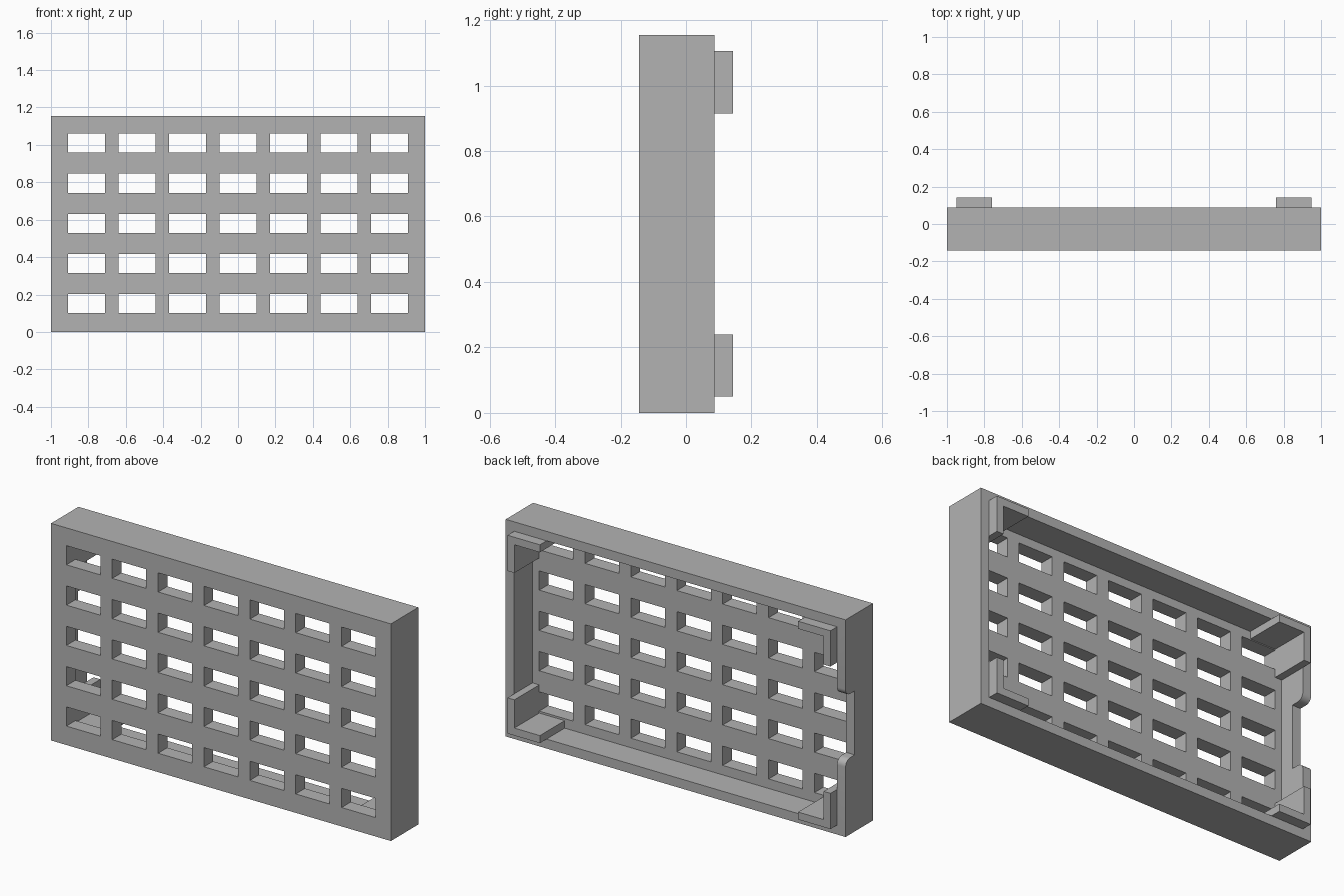
import bpy, bmesh, math
from mathutils import Vector

cube = bpy.data.objects.get("Cube")
if cube:
    bpy.data.objects.remove(cube, do_unlink=True)

# Main dimensions
HEIGHT = 1.155
MID = HEIGHT / 2
FRONT, BACK, CLIP_BACK = -0.143, 0.087, 0.143
WALL, PANEL = 0.05, 0.077

grey = bpy.data.materials.new("plain_grey")
grey.use_nodes = True
colour = (0.45, 0.45, 0.45, 1)
grey.diffuse_color = colour
grey.node_tree.nodes["Principled BSDF"].inputs["Base Color"].default_value = colour


def add_prism(bm, outline, shift):
    """Extrude a closed outline of 3D points along a vector."""
    face = bm.faces.new([bm.verts.new(p) for p in outline])
    top = bmesh.ops.extrude_face_region(bm, geom=[face])["geom"]
    moved = [v for v in top if isinstance(v, bmesh.types.BMVert)]
    bmesh.ops.translate(bm, verts=moved, vec=Vector(shift))


def add_box(bm, x, y, z):
    corners = [(x[0], y[0], z[0]), (x[1], y[0], z[0]),
               (x[1], y[0], z[1]), (x[0], y[0], z[1])]
    add_prism(bm, corners, (0, y[1] - y[0], 0))


def make_object(name, bm):
    bmesh.ops.recalc_face_normals(bm, faces=bm.faces)
    mesh = bpy.data.meshes.new(name)
    bm.to_mesh(mesh)
    bm.free()
    mesh.materials.append(grey)
    obj = bpy.data.objects.new(name, mesh)
    bpy.context.collection.objects.link(obj)
    return obj


def cut(target, name, bm):
    """Subtract a mesh from the target and discard the cutter."""
    cutter = make_object(name, bm)
    cutter.hide_render = True
    mod = target.modifiers.new(name, "BOOLEAN")
    mod.operation, mod.solver, mod.object = "DIFFERENCE", "EXACT", cutter
    bpy.context.view_layer.objects.active = target
    bpy.ops.object.modifier_apply(modifier=name)
    bpy.data.objects.remove(cutter, do_unlink=True)


# Housing block
bm = bmesh.new()
add_box(bm, (-1, 1), (FRONT, BACK), (0, HEIGHT))
housing = make_object("grille_housing", bm)

# Open cavity at the back
bm = bmesh.new()
add_box(bm, (WALL - 1, 1 - WALL), (FRONT + PANEL, BACK + 0.1), (WALL, HEIGHT - WALL))
cut(housing, "cavity_cutter", bm)

# Grid of rectangular vents through the front panel
bm = bmesh.new()
for col in range(-3, 4):
    for row in range(-2, 3):
        x, z = col * 0.27, MID + 0.003 + row * 0.2145
        add_box(bm, (x - 0.1, x + 0.1), (FRONT - 0.1, FRONT + PANEL + 0.02),
                (z - 0.051, z + 0.051))
cut(housing, "vent_cutter", bm)

# Cable notch with rounded lips in the right wall
half, radius, floor = 0.17, 0.037, BACK - 0.077
arc = []
for i in range(9):
    t = math.pi / 2 * i / 8
    arc.append((BACK - radius + radius * math.sin(t), half + radius * (1 - math.cos(t))))
side = [(floor, half)] + arc + [(BACK + 0.1, half + radius)]
profile = [(y, MID + z) for y, z in side] + [(y, MID - z) for y, z in reversed(side)]
bm = bmesh.new()
add_prism(bm, [(-1.1, y, z) for y, z in profile], (0.17, 0, 0))
cut(housing, "notch_cutter", bm)

# L-shaped clips in the four inner corners
arm, thick = 0.19, 0.04
shape = [(0, 0), (arm, 0), (arm, thick), (thick, thick), (thick, arm), (0, arm)]
for sx, side_name in ((1, "left"), (-1, "right")):
    for sz, level in ((1, "upper"), (-1, "lower")):
        outline = [(sx * (1 - WALL - a), FRONT + PANEL, MID + sz * (MID - WALL - b))
                   for a, b in shape]
        bm = bmesh.new()
        add_prism(bm, outline, (0, CLIP_BACK - FRONT - PANEL, 0))
        make_object(f"{level}_{side_name}_clip", bm)

# Smooth only the rounded lips
bpy.ops.object.select_all(action="DESELECT")
housing.select_set(True)
bpy.context.view_layer.objects.active = housing
bpy.ops.object.shade_smooth_by_angle(angle=math.radians(30))
